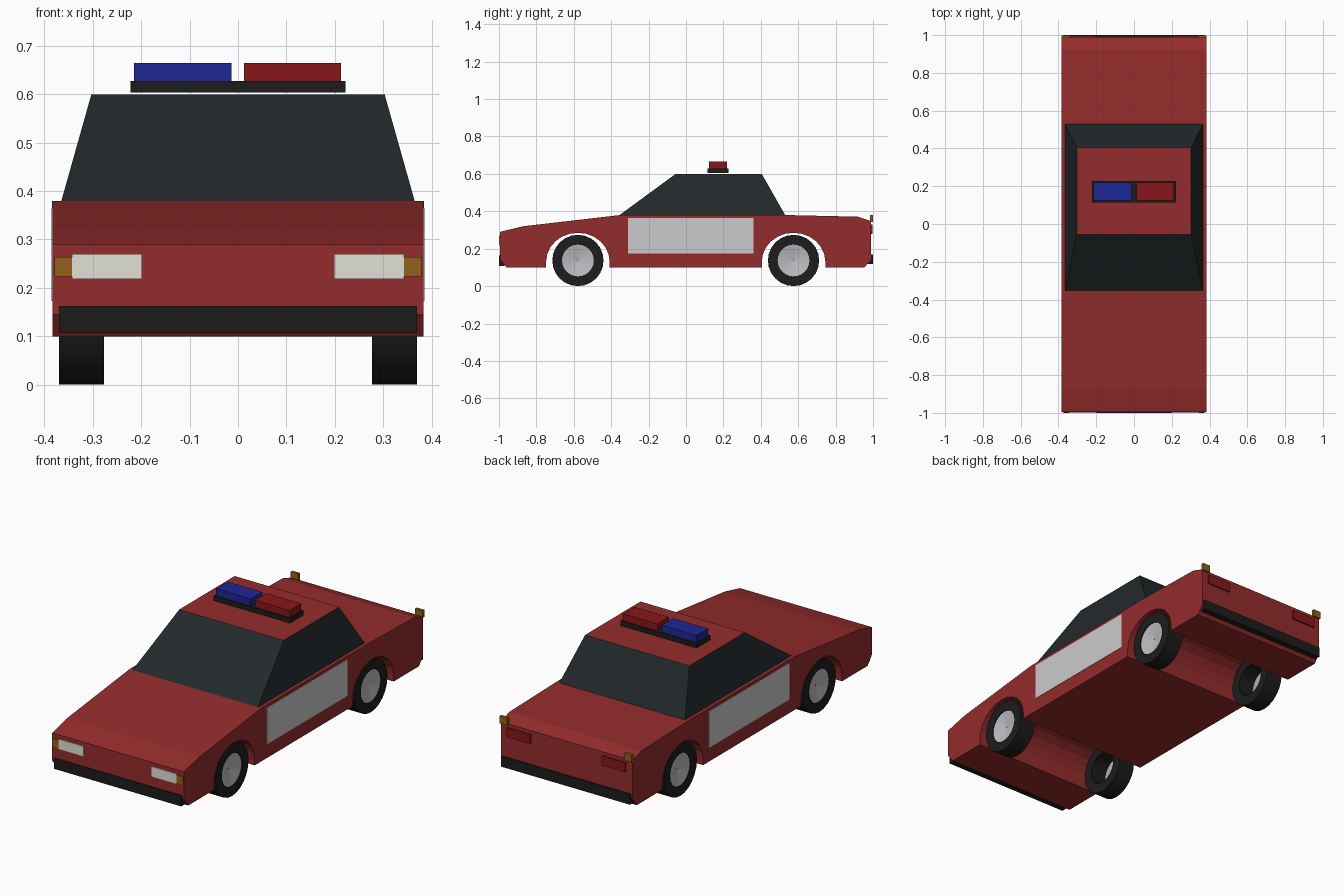
import bpy, bmesh
from math import sin, cos, pi

if "Cube" in bpy.data.objects:
    bpy.data.objects.remove(bpy.data.objects["Cube"])


def material(name, r, g, b):
    m = bpy.data.materials.new(name)
    m.diffuse_color = (r, g, b, 1)
    m.use_nodes = True
    m.node_tree.nodes["Principled BSDF"].inputs["Base Color"].default_value = m.diffuse_color
    return m


RED = material("red_paint", 0.30, 0.025, 0.025)
GLASS = material("dark_glass", 0.016, 0.022, 0.025)
BLACK = material("black_rubber", 0.012, 0.012, 0.012)
PANEL = material("pale_panel", 0.60, 0.60, 0.60)
SILVER = material("silver", 0.50, 0.51, 0.53)
LAMP = material("lamp_white", 0.75, 0.75, 0.66)
AMBER = material("amber", 0.28, 0.12, 0.01)
LAMP_RED = material("lamp_red", 0.25, 0.008, 0.01)
LAMP_BLUE = material("lamp_blue", 0.012, 0.02, 0.30)


def mesh_object(name, verts, faces, *mats):
    me = bpy.data.meshes.new(name)
    me.from_pydata(verts, [], faces)
    bm = bmesh.new()
    bm.from_mesh(me)
    bmesh.ops.recalc_face_normals(bm, faces=bm.faces)
    bm.to_mesh(me)
    bm.free()
    for m in mats:
        me.materials.append(m)
    ob = bpy.data.objects.new(name, me)
    bpy.context.collection.objects.link(ob)
    return ob


def box(name, x, y, z, mat):
    verts = [(a, b, c) for a in x for b in y for c in z]
    faces = [(0, 1, 3, 2), (4, 6, 7, 5), (0, 4, 5, 1),
             (2, 3, 7, 6), (0, 2, 6, 4), (1, 5, 7, 3)]
    return mesh_object(name, verts, faces, mat)


def pair(name, x, y, z, mat):
    for side, s in (("left", -1), ("right", 1)):
        box(f"{name}_{side}", sorted((s * x[0], s * x[1])), y, z, mat)


def lathe(name, profile, mat, y, z, n=24, closed=True):
    """Spin (x, radius) points round a wheel axle."""
    k = len(profile)
    verts = [(px, y + r * sin(2 * pi * i / n), z + r * cos(2 * pi * i / n))
             for i in range(n) for px, r in profile]
    faces = []
    for i in range(n):
        j = (i + 1) % n
        for a in range(k if closed else k - 1):
            b = (a + 1) % k
            faces.append((i * k + a, i * k + b, j * k + b, j * k + a))
    return mesh_object(name, verts, faces, mat)


FRONT_AXLE, REAR_AXLE = -0.578, 0.575


# Body: side profile with two wheel arches, extruded across the car
def arch(cy):
    pts = [(cy + 0.17 * cos(pi * i / 12), 0.13 + 0.155 * sin(pi * i / 12)) for i in range(13)]
    return [(cy + 0.17, 0.10)] + pts + [(cy - 0.17, 0.10)]


profile = [(-0.995, 0.29), (-0.87, 0.32), (-0.35, 0.38), (0.53, 0.38), (0.92, 0.371),
           (0.99, 0.347), (0.99, 0.145), (0.955, 0.10)]
profile += arch(REAR_AXLE) + arch(FRONT_AXLE) + [(-0.96, 0.10), (-0.995, 0.145)]
n = len(profile)
verts = [(s * 0.383, y, z) for s in (-1, 1) for y, z in profile]
faces = [tuple(range(n)), tuple(range(n, 2 * n))]
faces += [(i, (i + 1) % n, n + (i + 1) % n, n + i) for i in range(n)]
mesh_object("car_body", verts, faces, RED)

# Cabin: tapered glasshouse with a painted roof
verts = [(-0.365, -0.355, 0.38), (0.365, -0.355, 0.38), (0.365, 0.53, 0.38), (-0.365, 0.53, 0.38),
         (-0.303, -0.055, 0.60), (0.303, -0.055, 0.60), (0.303, 0.405, 0.60), (-0.303, 0.405, 0.60)]
faces = [(4, 5, 6, 7)] + [(i, (i + 1) % 4, 4 + (i + 1) % 4, 4 + i) for i in range(4)]
cabin = mesh_object("cabin", verts, faces, GLASS, RED)
cabin.data.polygons[0].material_index = 1

# Roof light bar
box("light_bar_base", (-0.222, 0.222), (0.115, 0.228), (0.604, 0.628), BLACK)
box("blue_beacon", (-0.215, -0.013), (0.124, 0.22), (0.628, 0.665), LAMP_BLUE)
box("red_beacon", (0.012, 0.213), (0.124, 0.22), (0.628, 0.665), LAMP_RED)

# Door panels
pair("door_panel", (0.375, 0.385), (-0.31, 0.36), (0.173, 0.365), PANEL)

# Bumpers
box("front_bumper", (-0.37, 0.37), (-1.0, -0.97), (0.107, 0.163), BLACK)
box("rear_bumper", (-0.375, 0.375), (0.965, 1.0), (0.117, 0.170), BLACK)

# Lamps
pair("headlight", (0.198, 0.343), (-1.0, -0.985), (0.218, 0.27), LAMP)
pair("front_indicator", (0.343, 0.379), (-0.999, -0.985), (0.223, 0.264), AMBER)
pair("tail_light", (0.208, 0.345), (0.98, 0.997), (0.278, 0.328), LAMP_RED)
pair("rear_indicator", (0.34, 0.384), (0.984, 0.999), (0.342, 0.38), AMBER)

# Wheels: hollow tyre with a shallow dished hub near the outer side
for end, y in (("front", FRONT_AXLE), ("rear", REAR_AXLE)):
    for side, s in (("left", -1), ("right", 1)):
        tyre = [(s * 0.277, 0.085), (s * 0.277, 0.137), (s * 0.37, 0.137), (s * 0.37, 0.085)]
        hub = [(s * 0.366, 0.087), (s * 0.35, 0.002)]
        for name, prof, mat, closed in (("tyre", tyre, BLACK, True), ("hub", hub, SILVER, False)):
            ob = lathe(f"{end}_{side}_{name}", prof, mat, y, 0.137, closed=closed)
            bpy.ops.object.select_all(action='DESELECT')
            ob.select_set(True)
            bpy.context.view_layer.objects.active = ob
            bpy.ops.object.shade_smooth_by_angle()
